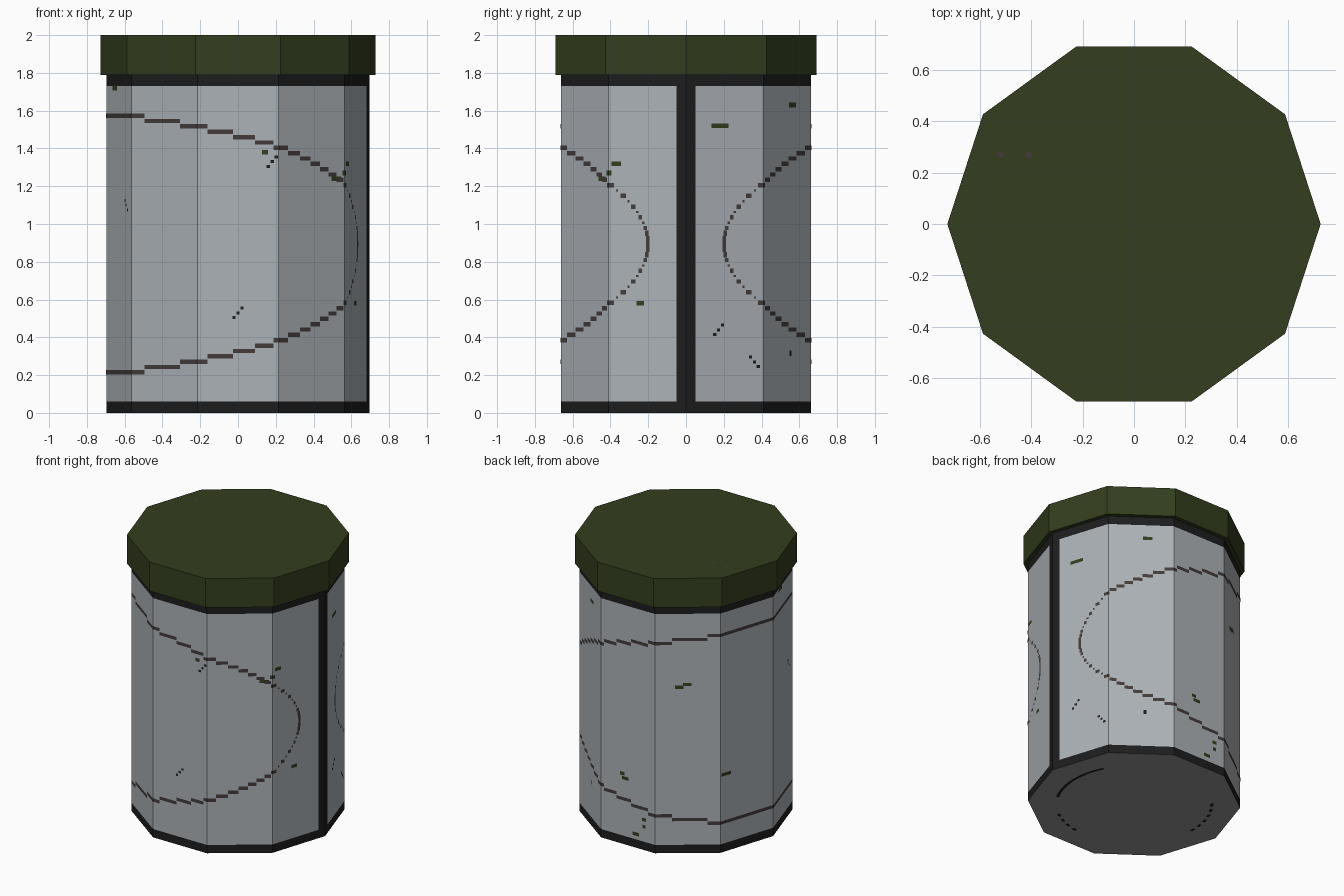
import bpy, bmesh, math

if "Cube" in bpy.data.objects:
    bpy.data.objects.remove(bpy.data.objects["Cube"])

N, R, LID_R = 10, 0.697, 0.727


def material(name, rgb):
    m = bpy.data.materials.new(name)
    lin = [((c / 255 + 0.055) / 1.055) ** 2.4 for c in rgb]
    m.diffuse_color = (*lin, 1)
    m.use_nodes = True
    m.node_tree.nodes["Principled BSDF"].inputs["Base Color"].default_value = m.diffuse_color
    return m


LABEL = material("pale grey", (172, 178, 183))
DARK = material("charcoal", (29, 29, 29))
GREEN = material("dark olive", (51, 62, 30))
FLOOR = material("mid grey", (148, 148, 150))
BROWN = material("brown grey", (67, 59, 58))


def wall(u, z, r=R):
    """Point on the ten-sided wall; u counts sides from the seam at +x."""
    i = math.floor(u + 1e-9)
    t = u - i
    a, b = (math.tau * k / N for k in (i, i + 1))
    return (r * ((1 - t) * math.cos(a) + t * math.cos(b)),
            r * ((1 - t) * math.sin(a) + t * math.sin(b)), z)


def make(name, bm, mats):
    me = bpy.data.meshes.new(name)
    bm.to_mesh(me)
    bm.free()
    for m in mats:
        me.materials.append(m)
    ob = bpy.data.objects.new(name, me)
    bpy.context.collection.objects.link(ob)
    return ob


def quad(bm, pts):
    return bm.faces.new([bm.verts.new(p) for p in pts])


def prism(us, zs, r):
    bm = bmesh.new()
    rings = [[bm.verts.new(wall(u, z, r)) for u in us] for z in zs]
    n = len(us)
    for lo, hi in zip(rings, rings[1:]):
        for i in range(n):
            j = (i + 1) % n
            bm.faces.new((lo[i], lo[j], hi[j], hi[i]))
    bm.faces.new(rings[0][::-1])
    bm.faces.new(rings[-1])
    return bm


# Can body: dark rims and seam, pale label, grey floor
SEAM = 0.122
bm = prism([0, SEAM, *range(1, N), N - SEAM], [0, 0.06, 1.73, 1.79], R)
for f in bm.faces:
    c = f.calc_center_median()
    f.material_index = 1
    if 0.1 < c.z < 1.7 and not (c.x > 0.6 and abs(c.y) < 0.06):
        f.material_index = 0
    if c.z < 0.001:
        f.material_index = 2
make("can_body", bm, [LABEL, DARK, FLOOR])

# Lid
make("lid", prism(range(N), [1.79, 2.0], LID_R), [GREEN])


def plate(bm, u0, u1, z0, z1):
    """Thin mark on the wall, bent around any corner it crosses."""
    cuts = [u0] + [k for k in range(math.floor(u0) + 1, math.ceil(u1))] + [u1]
    r = R + 0.0025
    for a, b in zip(cuts, cuts[1:]):
        quad(bm, [wall(a, z0, r), wall(b, z0, r), wall(b, z1, r), wall(a, z1, r)])


# Stepped oval line round the label, centred on -x
A, B, ZC, STEP, ROWS = 4.51, 0.69, 0.894, 0.0283, 24


def oval(dz):
    return A * math.sqrt(max(0, 1 - (dz / B) ** 2))


bm = bmesh.new()
for k in range(ROWS + 1):
    dz = k * STEP
    outer = oval(max(0, dz - STEP / 2))
    inner = oval(dz + STEP / 2) if k < ROWS else 0
    mid, half, tall = (outer + inner) / 2, max(0.022, (outer - inner) / 2), 0.0115
    if k < 3:                       # upright ends of the oval are unbroken
        tall = STEP / 2
    elif k < 12 and k % 2 == 0:     # steep stretches thin out
        half, tall = 0.015, 0.006
    for s in ((1, -1) if k else (1,)):
        z = ZC + s * dz
        for c in (5 + mid, 5 - mid):
            plate(bm, c - half, c + half, z - tall, z + tall)
make("oval_line", bm, [BROWN])

# Small stains: (side position, height, width in sides)
bm = bmesh.new()
for u, z, w in [(.44, 1.52, .22), (1.6, 1.63, .14), (9.41, .58, .1), (9.1, 1.32, .12),
                (9.0, 1.27, .08), (5.35, 1.72, .18), (7.83, 1.38, .07), (8.87, 1.24, .14),
                (3.37, 1.20, .13), (3.49, 1.22, .13), (4.1, .56, .18), (2.45, .48, .12),
                (2.4, .51, .08), (2.8, .22, .08), (2.8, .17, .06), (2.65, .1, .12)]:
    plate(bm, u - w / 2, u + w / 2, z - .012, z + .012)
make("stains", bm, [GREEN])

# Fine diagonal scratches
bm = bmesh.new()
for u, z, s in [(.42, .44, 1), (.88, .27, -1), (7.5, .53, 1), (5.8, 1.1, -1), (7.92, 1.33, 1)]:
    for k in (-1, 0, 1):
        plate(bm, u + k * .05 - .02, u + k * .05 + .02,
              z + s * k * .025 - .008, z + s * k * .025 + .008)
plate(bm, 1.54, 1.58, .30, .33)
make("scratches", bm, [DARK])

# Dashed ring on the floor
bm = bmesh.new()
for start, end, gap in ((-29, 27, 1), (-82, -56, 2), (139, 186, 2)):
    for d in range(start, end, 4 * gap):
        a, b = math.radians(d), math.radians(d + 4)
        quad(bm, [(r * math.cos(t), r * math.sin(t), -.002)
                  for r, t in ((.50, a), (.50, b), (.52, b), (.52, a))])
make("floor_ring", bm, [DARK])

# Two specks on the lid
bm = bmesh.new()
for x, y in ((-.52, .27), (-.41, .27)):
    quad(bm, [(x + i * .012, y + j * .012, 2.002) for i, j in ((-1, -1), (1, -1), (1, 1), (-1, 1))])
make("lid_specks", bm, [BROWN])
